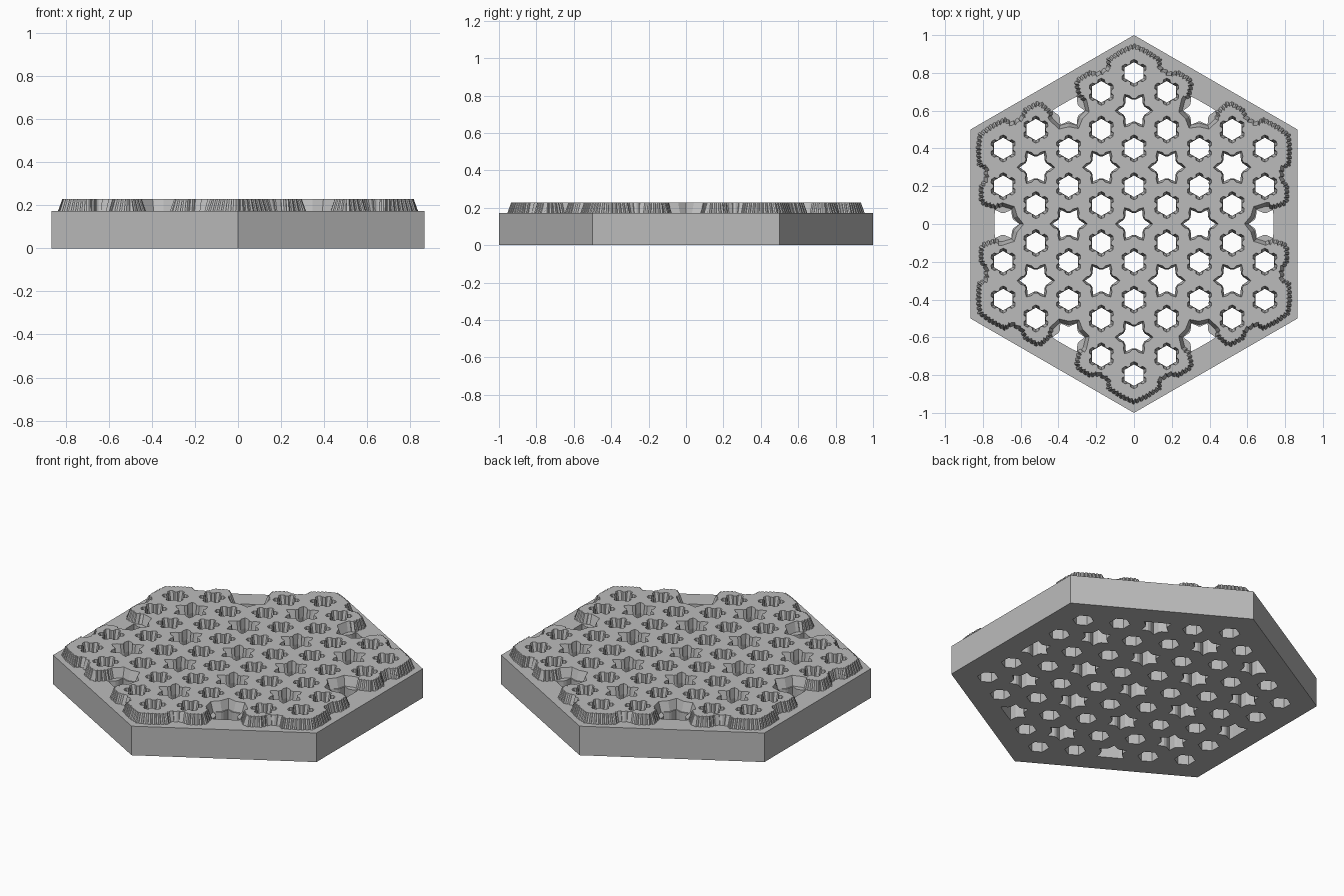
import bpy
import bmesh
from math import sin, cos, radians, pi
from mathutils import Vector, Matrix

if "Cube" in bpy.data.objects:
    bpy.data.objects.remove(bpy.data.objects["Cube"], do_unlink=True)

BASE_TOP, TOP = 0.173, 0.228
CELL = 0.2                      # distance from a star hole to its six hex holes
RIM_CUT = 0.045                 # corner stars end here, short of the rim

grey = bpy.data.materials.new("light grey")
grey.use_nodes = True
colour = (0.5, 0.5, 0.5, 1)
grey.diffuse_color = colour
grey.node_tree.nodes["Principled BSDF"].inputs["Base Color"].default_value = colour

# Hole profiles: angle, lower radius, upper radius, repeated six times
HEX = [(30, .057, .072), (45, .051, .066), (52, .05, .052),
       (68, .05, .052), (75, .051, .066)]
STAR = [(0, .086, .1), (14, .066, .082), (22, .059, .066),
        (38, .059, .066), (46, .066, .082)]


def polar(r, degrees):
    return Vector((cos(radians(degrees)), sin(radians(degrees)))) * r


def hole(centre, profile):
    """Lower and upper ring of one funnel hole."""
    steps = [(a + 60 * k, lo, hi) for k in range(6) for a, lo, hi in profile]
    return ([centre + polar(lo, a) for a, lo, hi in steps],
            [centre + polar(hi, a) for a, lo, hi in steps])


def clip_to_rim(centre, ring):
    out = centre.normalized()
    return [p - out * max(0, (p - centre).dot(out) - RIM_CUT) for p in ring]


def lobed_outline():
    """Six-lobed jagged outline: lower ring, and upper ring drawn inwards."""
    half = [Vector(p) for p in (
        (0, .955), (.07, .925), (.147, .874), (.145, .832), (.191, .806),
        (.237, .812), (.302, .773), (.316, .743), (.3, .672), (.268, .65),
        (.256, .6), (.29, .567), (.303, .523))]
    lobe = [Vector((-p.x, p.y)) for p in reversed(half[1:])] + half[:-1]
    coarse = [Matrix.Rotation(-k * pi / 3, 2) @ p for k in range(6) for p in lobe]
    count = len(coarse)
    inward = []
    for i, p in enumerate(coarse):
        a = (p - coarse[i - 1]).normalized()
        b = (coarse[(i + 1) % count] - p).normalized()
        inward.append(Vector((a.y + b.y, -a.x - b.x)).normalized() * .02)
    lower, upper = [], []
    for i, p in enumerate(coarse):
        j = (i + 1) % count
        edge = coarse[j] - p
        normal = Vector((edge.y, -edge.x)).normalized()
        outer = min(p.length, coarse[j].length) > .7
        n = max(1, round(edge.length / .026)) if outer else 1
        for s in range(n):
            # small stair steps along the outer edges
            for part, push in ((0, 0), (.45, 0), (.55, .008)) if outer else ((0, 0),):
                t = (s + part) / n
                q = p + edge * t + normal * push
                lower.append(q)
                upper.append(q + inward[i].lerp(inward[j], t))
    return lower, upper


def build(name, loops, z0, z1, open_below=False):
    """Walls between ring pairs, closed by caps with the holes left open."""
    bm = bmesh.new()
    rims = ([], [])
    for lower, upper in loops:
        rings = [[bm.verts.new((p.x, p.y, z)) for p in ring]
                 for ring, z in ((lower, z0), (upper, z1))]
        n = len(lower)
        for i in range(n):
            j = (i + 1) % n
            bm.faces.new((rings[0][i], rings[0][j], rings[1][j], rings[1][i]))
            for rim, ring in zip(rims, rings):
                rim.append(bm.edges.get((ring[i], ring[j])))
    for rim in rims:
        bmesh.ops.triangle_fill(bm, edges=rim, use_beauty=True, normal=(0, 0, 1))
    bmesh.ops.recalc_face_normals(bm, faces=bm.faces[:])
    if open_below:
        hidden = [f for f in bm.faces if all(v.co.z < z0 + .001 for v in f.verts)]
        bmesh.ops.delete(bm, geom=hidden, context='FACES_ONLY')
    mesh = bpy.data.meshes.new(name)
    bm.to_mesh(mesh)
    bm.free()
    mesh.materials.append(grey)
    obj = bpy.data.objects.new(name, mesh)
    bpy.context.collection.objects.link(obj)
    return obj


# Honeycomb of star cells, the six corner cells being open notches
inner, corners = [], []
for j in range(-2, 3):
    for i in range(-2, 3):
        if abs(i + j) > 2:
            continue
        centre = Vector(((i + j / 2) * CELL * 3 ** .5, j * CELL * 1.5))
        (corners if centre.length > .65 else inner).append(centre)

# Hex holes sit on the shared corners of the inner cells
hex_centres = {}
for c in inner:
    for k in range(6):
        p = c + polar(CELL, 30 + 60 * k)
        hex_centres[(round(p.x, 2), round(p.y, 2))] = p

holes = [hole(c, STAR) for c in inner] + [hole(c, HEX) for c in hex_centres.values()]

# Base plate
hexagon = [polar(1, 30 + 60 * k) for k in range(6)]
base_loops = [(hexagon, hexagon)] + [(lo, lo) for lo, hi in holes]
for c in corners:
    ring = clip_to_rim(c, hole(c, STAR)[0])
    base_loops.append((ring, ring))
build("base_plate", base_loops, 0, BASE_TOP)

# Raised lattice
build("raised_lattice", [lobed_outline()] + holes, BASE_TOP, TOP, open_below=True)
